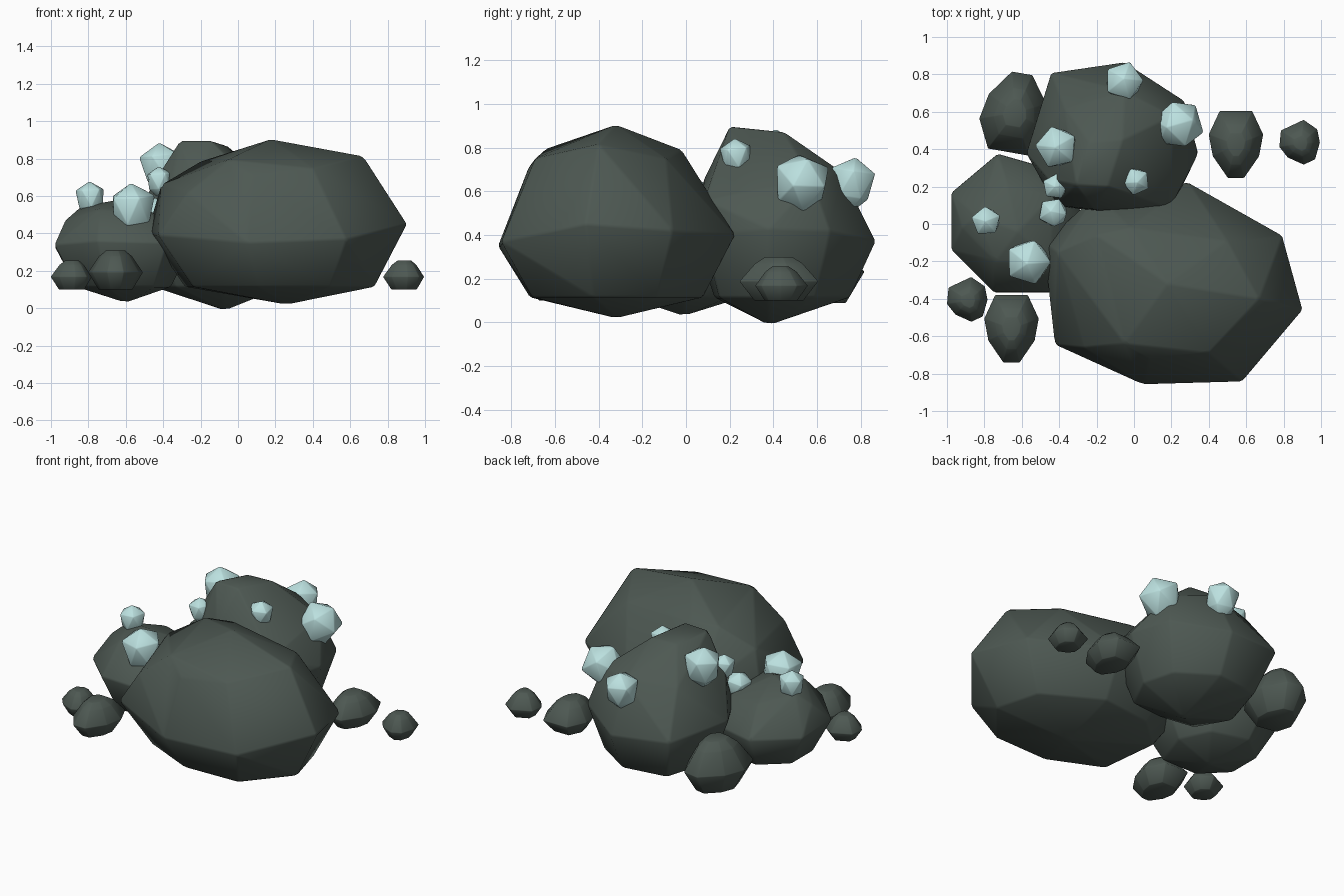
import bpy, bmesh, math
from mathutils import Vector, Matrix


def material(name, rgb):
    m = bpy.data.materials.new(name)
    m.diffuse_color = (*rgb, 1)
    return m


STONE = material("dark green stone", (0.075, 0.098, 0.085))
CRYSTAL = material("pale blue crystal", (0.50, 0.75, 0.74))


def finish(bm, name, mat, worn):
    """Wear the edges down slightly and shade softly across them."""
    bmesh.ops.dissolve_limit(bm, angle_limit=math.radians(4), verts=bm.verts[:], edges=bm.edges[:])
    bmesh.ops.recalc_face_normals(bm, faces=bm.faces)
    bmesh.ops.bevel(bm, geom=bm.edges[:], offset=worn, segments=1, affect='EDGES', clamp_overlap=True)
    me = bpy.data.meshes.new(name)
    bm.to_mesh(me)
    bm.free()
    me.materials.append(mat)
    ob = bpy.data.objects.new(name, me)
    bpy.context.collection.objects.link(ob)
    for p in me.polygons:
        p.use_smooth = True
    return ob


def hull(name, pts, worn):
    """Faceted stone wrapped around a few corner points."""
    bm = bmesh.new()
    for p in pts:
        bm.verts.new(p)
    bmesh.ops.convex_hull(bm, input=bm.verts[:])
    loose = [v for v in bm.verts if not v.link_faces]
    bmesh.ops.delete(bm, geom=loose, context='VERTS')
    finish(bm, name, STONE, worn)


def boulder(name, girdle, top, low, shrink, low_z):
    """Girdle ring and top corners; the underside is the girdle shrunk to a low point."""
    c = Vector(low)
    under = [(c.x + (x - c.x) * shrink, c.y + (y - c.y) * shrink, low_z) for x, y, z in girdle]
    hull(name, girdle + top + under + [low], 0.010)


# Large front boulder
boulder("large_boulder",
        [(0.905, -0.46, 0.45), (0.795, -0.06, 0.42), (0.29, 0.225, 0.40), (-0.2, 0.16, 0.42),
         (-0.485, -0.1, 0.41), (-0.425, -0.645, 0.39), (0.05, -0.86, 0.35), (0.58, -0.845, 0.37)],
        [(0.18, -0.32, 0.905), (0.67, -0.40, 0.815), (0.5, -0.09, 0.75), (0.40, -0.69, 0.75),
         (-0.05, -0.64, 0.795), (-0.41, -0.15, 0.66), (-0.02, -0.02, 0.79), (0.08, -0.72, 0.71),
         (-0.2, -0.06, 0.785), (-0.27, -0.66, 0.62)],
        (0.26, -0.32, 0.02), 0.73, 0.115)

# Rear boulder
boulder("rear_boulder",
        [(0.345, 0.38, 0.43), (0.27, 0.66, 0.42), (-0.05, 0.868, 0.37), (-0.445, 0.81, 0.40),
         (-0.578, 0.38, 0.42), (-0.42, 0.10, 0.40), (-0.1, 0.05, 0.36), (0.2, 0.08, 0.40)],
        [(-0.31, 0.21, 0.895), (-0.14, 0.20, 0.895), (-0.24, 0.44, 0.87), (-0.06, 0.45, 0.87),
         (-0.05, 0.71, 0.69), (0.19, 0.085, 0.56), (0.21, 0.58, 0.65), (-0.37, 0.62, 0.68),
         (-0.46, 0.24, 0.66), (-0.22, 0.08, 0.65)],
        (-0.07, 0.38, -0.012), 0.76, 0.115)

# Left boulder
boulder("left_boulder",
        [(-0.98, 0.17, 0.33), (-0.73, 0.38, 0.33), (-0.38, 0.28, 0.32), (-0.25, 0.0, 0.33),
         (-0.38, -0.37, 0.35), (-0.75, -0.37, 0.36), (-0.98, -0.14, 0.34)],
        [(-0.62, -0.04, 0.585), (-0.84, 0.04, 0.545), (-0.68, 0.21, 0.50), (-0.43, 0.16, 0.47),
         (-0.45, -0.2, 0.51), (-0.74, -0.2, 0.53), (-0.92, -0.02, 0.475)],
        (-0.60, -0.01, 0.03), 0.70, 0.115)

# Loose pebbles: one outline, placed at different sizes and turns
OUTLINE = [(-0.6, 1), (0.6, 1), (1, 0.3), (0.85, -0.35), (0.3, -1), (-0.3, -1), (-0.85, -0.35), (-1, 0.3)]
LAYERS = [(0.62, 0.0), (1.0, 0.44), (0.60, 0.85), (0.34, 1.0)]
PEBBLES = [  # x, y, half width, half length, base z, height, turn
    (-0.655, -0.56, 0.147, 0.182, 0.10, 0.21, 0),
    (0.545, 0.425, 0.147, 0.18, 0.10, 0.20, 0),
    (-0.885, -0.41, 0.113, 0.11, 0.10, 0.155, 25),
    (0.892, 0.43, 0.113, 0.11, 0.10, 0.155, 25),
    (-0.635, 0.595, 0.185, 0.215, 0.09, 0.32, 170)]
for i, (x, y, w, l, z, h, turn) in enumerate(PEBBLES):
    rot = Matrix.Rotation(math.radians(turn), 3, 'Z')
    pts = [Vector((x, y, z + t * h)) + rot @ Vector((u * w * s, v * l * s, 0))
           for s, t in LAYERS for u, v in OUTLINE]
    hull(f"pebble_{i + 1}", pts, 0.003)

# Crystals: icosahedra drawn out and tapered toward the buried end
CRYSTALS = [  # centre, radius, growth direction
    ((-0.055, 0.76, 0.645), 0.118, (0, 0.15, 1)),
    ((0.235, 0.53, 0.64), 0.145, (0.6, 0.2, 0.8)),
    ((-0.41, 0.41, 0.765), 0.128, (-0.1, 0, 1)),
    ((-0.42, 0.20, 0.685), 0.078, (-0.05, 0, 1)),
    ((-0.43, 0.06, 0.51), 0.088, (-0.2, 0.1, 1)),
    ((0.01, 0.23, 0.765), 0.083, (0.1, -0.1, 1)),
    ((-0.79, 0.015, 0.595), 0.089, (-0.05, 0, 1)),
    ((-0.565, -0.20, 0.54), 0.138, (-0.05, -0.1, 1))]
for i, (c, r, axis) in enumerate(CRYSTALS):
    bm = bmesh.new()
    bmesh.ops.create_icosphere(bm, subdivisions=1, radius=r)
    for v in bm.verts:
        if v.co.z < 0:
            v.co.x *= 0.84
            v.co.y *= 0.84
            v.co.z *= 1.35
        else:
            v.co.z *= 0.95
    turn = Vector((0, 0, 1)).rotation_difference(Vector(axis)).to_matrix().to_4x4()
    spin = Matrix.Rotation(i * 0.9, 4, 'Z')
    bmesh.ops.transform(bm, matrix=Matrix.Translation(c) @ turn @ spin, verts=bm.verts)
    finish(bm, f"crystal_{i + 1}", CRYSTAL, r * 0.035)
